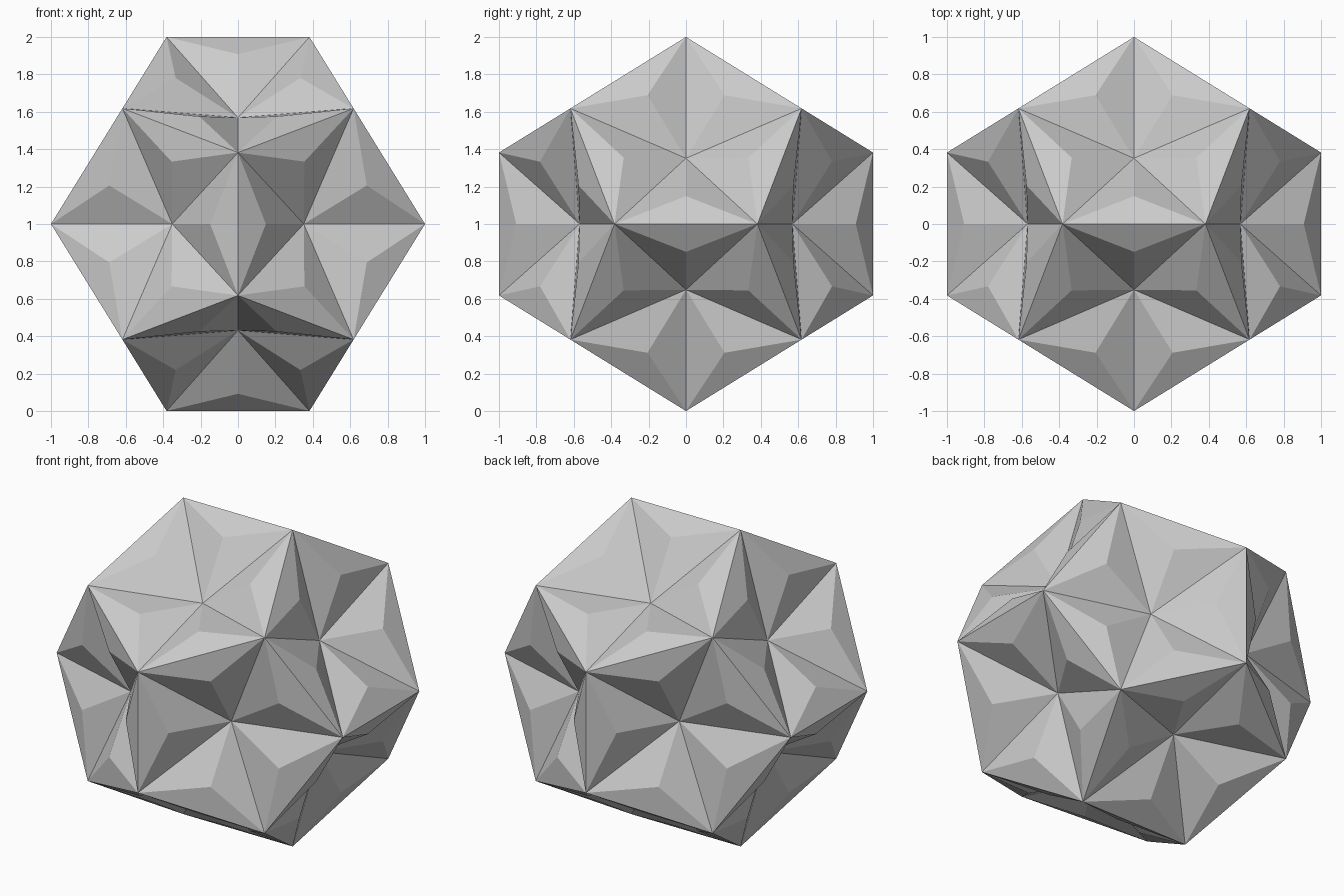
import bpy, bmesh
from itertools import product

if "Cube" in bpy.data.objects:
    bpy.data.objects.remove(bpy.data.objects["Cube"])

PHI = (1 + 5 ** 0.5) / 2
A, B = 1 / PHI, 1 / PHI ** 2
DIMPLE = 0.786   # pentagon centres pulled in towards the middle

bm = bmesh.new()

# regular dodecahedron corners: a cube plus three rectangles
for s in product((-A, A), repeat=3):
    bm.verts.new(s)
for u, v in product((-1, 1), (-B, B)):
    for co in ((u, v, 0), (v, 0, u), (0, u, v)):
        bm.verts.new(co)

# hull, merged into twelve pentagons
bmesh.ops.convex_hull(bm, input=bm.verts[:])
bmesh.ops.dissolve_limit(bm, angle_limit=0.05, verts=bm.verts[:], edges=bm.edges[:])
bmesh.ops.recalc_face_normals(bm, faces=bm.faces[:])

# split pentagons into triangles, then each triangle about its centroid
centres = bmesh.ops.poke(bm, faces=bm.faces[:], center_mode='MEAN')['verts']
bmesh.ops.poke(bm, faces=bm.faces[:], center_mode='MEAN')

# sink the pentagon centres, leaving the triangle centroids as raised peaks
for v in centres:
    v.co *= DIMPLE

bmesh.ops.translate(bm, verts=bm.verts[:], vec=(0, 0, 1))
bmesh.ops.recalc_face_normals(bm, faces=bm.faces[:])

mesh = bpy.data.meshes.new("dimpled_dodecahedron")
bm.to_mesh(mesh)
bm.free()
obj = bpy.data.objects.new("dimpled_dodecahedron", mesh)
bpy.context.collection.objects.link(obj)
